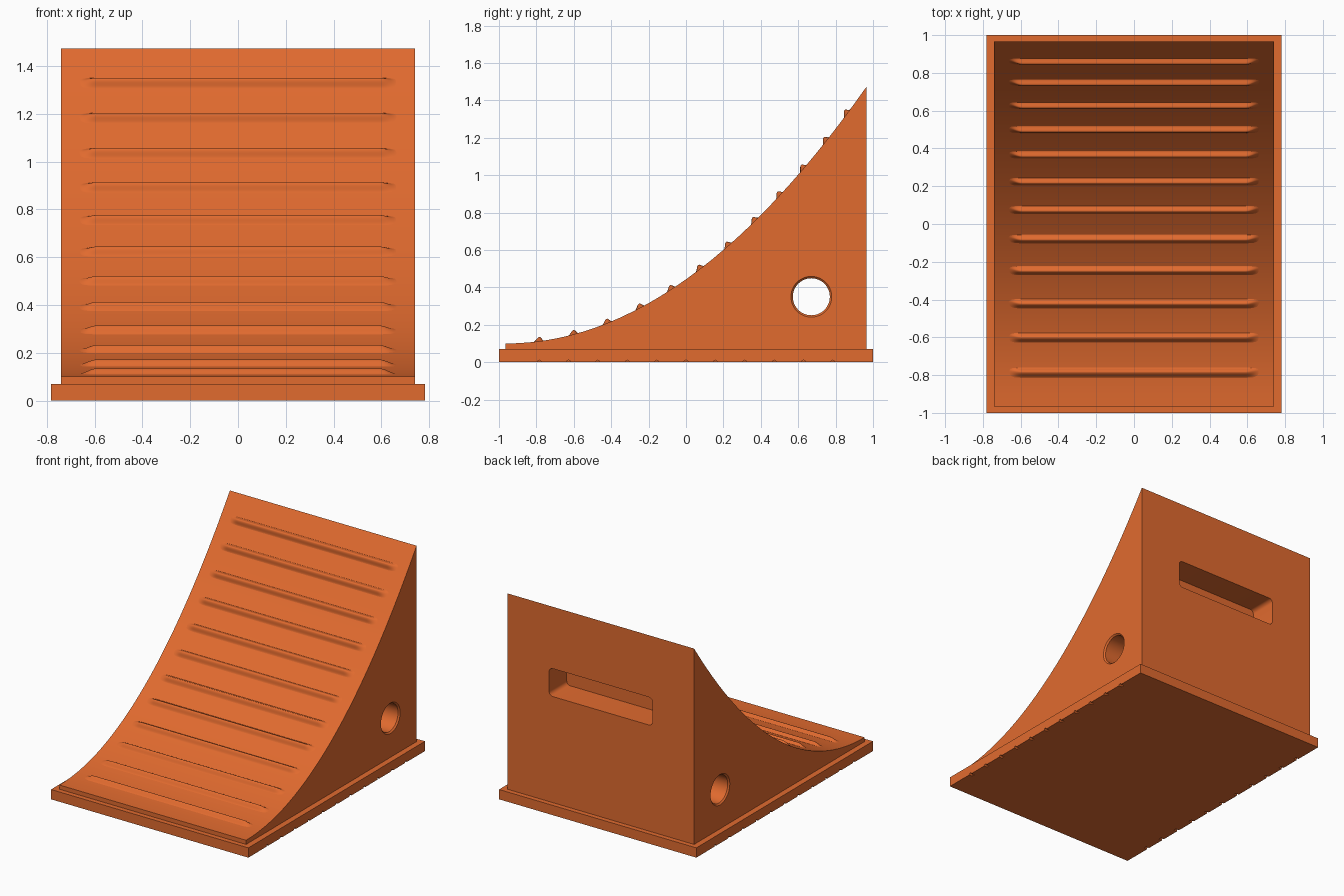
import bpy
import bmesh
from math import sin, cos, pi, sqrt
from mathutils import Vector

cube = bpy.data.objects.get("Cube")
if cube:
    bpy.data.objects.remove(cube, do_unlink=True)

# Single safety orange colour
orange = bpy.data.materials.new("safety orange")
orange.use_nodes = True
COLOUR = (0.75, 0.145, 0.028, 1)
orange.diffuse_color = COLOUR
orange.node_tree.nodes["Principled BSDF"].inputs["Base Color"].default_value = COLOUR

HALF_W, FRONT, BACK = 0.74, -0.965, 0.965
BASE_X, BASE_H = 0.782, 0.07


def make_object(name, bm):
    bmesh.ops.recalc_face_normals(bm, faces=bm.faces)
    mesh = bpy.data.meshes.new(name)
    bm.to_mesh(mesh)
    bm.free()
    mesh.materials.append(orange)
    ob = bpy.data.objects.new(name, mesh)
    bpy.context.collection.objects.link(ob)
    return ob


def prism(bm, rings):
    """Closed solid through a list of equal-length point rings."""
    loops = [[bm.verts.new(p) for p in ring] for ring in rings]
    n = len(loops[0])
    for a, b in zip(loops, loops[1:]):
        for i in range(n):
            j = (i + 1) % n
            bm.faces.new((a[i], a[j], b[j], b[i]))
    bm.faces.new(loops[0][::-1])
    bm.faces.new(loops[-1])


def circle_x(x, y, z, r, n=48):
    return [(x, y + r * cos(2 * pi * i / n), z + r * sin(2 * pi * i / n)) for i in range(n)]


def cut(target, cutter):
    cutter.hide_render = True
    mod = target.modifiers.new("cut", "BOOLEAN")
    mod.operation, mod.solver, mod.object = "DIFFERENCE", "EXACT", cutter
    bpy.context.view_layer.objects.active = target
    bpy.ops.object.modifier_apply(modifier=mod.name)
    bpy.data.objects.remove(cutter, do_unlink=True)


def smooth(ob, angle):
    bpy.ops.object.select_all(action="DESELECT")
    ob.select_set(True)
    bpy.context.view_layer.objects.active = ob
    bpy.ops.object.shade_smooth_by_angle(angle=angle)


def ramp_z(y):
    return 0.1 + 0.3686 * (y - FRONT) ** 2


# Wedge body with a parabolic ramp
STEPS = 28
ys = [FRONT + (BACK - FRONT) * i / STEPS for i in range(STEPS + 1)]
profile = [(y, ramp_z(y)) for y in ys] + [(BACK, BASE_H - 0.01), (FRONT, BASE_H - 0.01)]
bm = bmesh.new()
prism(bm, [[(x, y, z) for y, z in profile] for x in (-HALF_W, HALF_W)])
body = make_object("wedge_body", bm)

# Rope hole through both sides, countersunk at each end
bm = bmesh.new()
stations = [(-0.75, 0.119), (-0.73, 0.099), (0.73, 0.099), (0.75, 0.119)]
prism(bm, [circle_x(x, 0.67, 0.35, r) for x, r in stations])
cut(body, make_object("rope_hole_cutter", bm))

# Rounded hand slot in the back
bm = bmesh.new()
slot = []
for k, (sx, sz) in enumerate([(1, 1), (-1, 1), (-1, -1), (1, -1)]):
    for i in range(7):
        a = (k + i / 6) * pi / 2
        slot.append((sx * 0.38 + 0.03 * cos(a), 0.93 + sz * 0.07 + 0.03 * sin(a)))
prism(bm, [[(x, y, z) for x, z in slot] for y in (0.765, 1.0)])
cut(body, make_object("hand_slot_cutter", bm))
smooth(body, pi / 6)

# Base plate, with small half-round notches along its lower side edges
notched = [(1, BASE_H), (-1, BASE_H), (-1, 0)]
for k in range(-5, 6):
    notched += [(k * 0.157 - 0.011 * cos(a), 0.011 * sin(a)) for a in (i * pi / 6 for i in range(7))]
notched.append((1, 0))
flat = [(y, z if z == BASE_H else 0) for y, z in notched]
inner = BASE_X - 0.025
sections = [(-BASE_X, notched), (-inner, notched), (-inner, flat),
            (inner, flat), (inner, notched), (BASE_X, notched)]
bm = bmesh.new()
prism(bm, [[(x, y, z) for y, z in outline] for x, outline in sections])
bmesh.ops.remove_doubles(bm, verts=bm.verts, dist=0.0001)
make_object("base_plate", bm)

# Soft grip ribs across the ramp: long downhill flank, short uphill flank,
# fading into the ramp at both ends
RIBS = (-0.78, -0.595, -0.415, -0.24, -0.073, 0.08, 0.23, 0.372, 0.505, 0.632, 0.753, 0.865)
DOWNHILL, UPHILL, HEIGHT, SUNK = 0.04, 0.022, 0.023, 0.006
section = []
for i in range(-8, 9):
    t = i / 8
    section.append((t * (UPHILL if t > 0 else DOWNHILL), cos(t * pi / 2) ** 2))
end = [(0.59 + 0.08 * i / 8, cos(i / 8 * pi / 2) ** 2) for i in range(9)]
stations = [(-x, s) for x, s in reversed(end)] + end
bm = bmesh.new()
for y in RIBS:
    slope = 2 * 0.3686 * (y - FRONT)
    tangent = Vector((0, 1, slope)) / sqrt(1 + slope * slope)
    normal = Vector((0, -tangent.z, tangent.y))
    rings = []
    for x, s in stations:
        mid = Vector((x, y, ramp_z(y)))
        ring = [mid + tangent * u + normal * (HEIGHT * s * h - 0.0005) for u, h in section]
        ring += [mid + tangent * u - normal * SUNK for u in (UPHILL, -DOWNHILL)]
        rings.append(ring)
    prism(bm, rings)
smooth(make_object("grip_ribs", bm), pi / 3)
